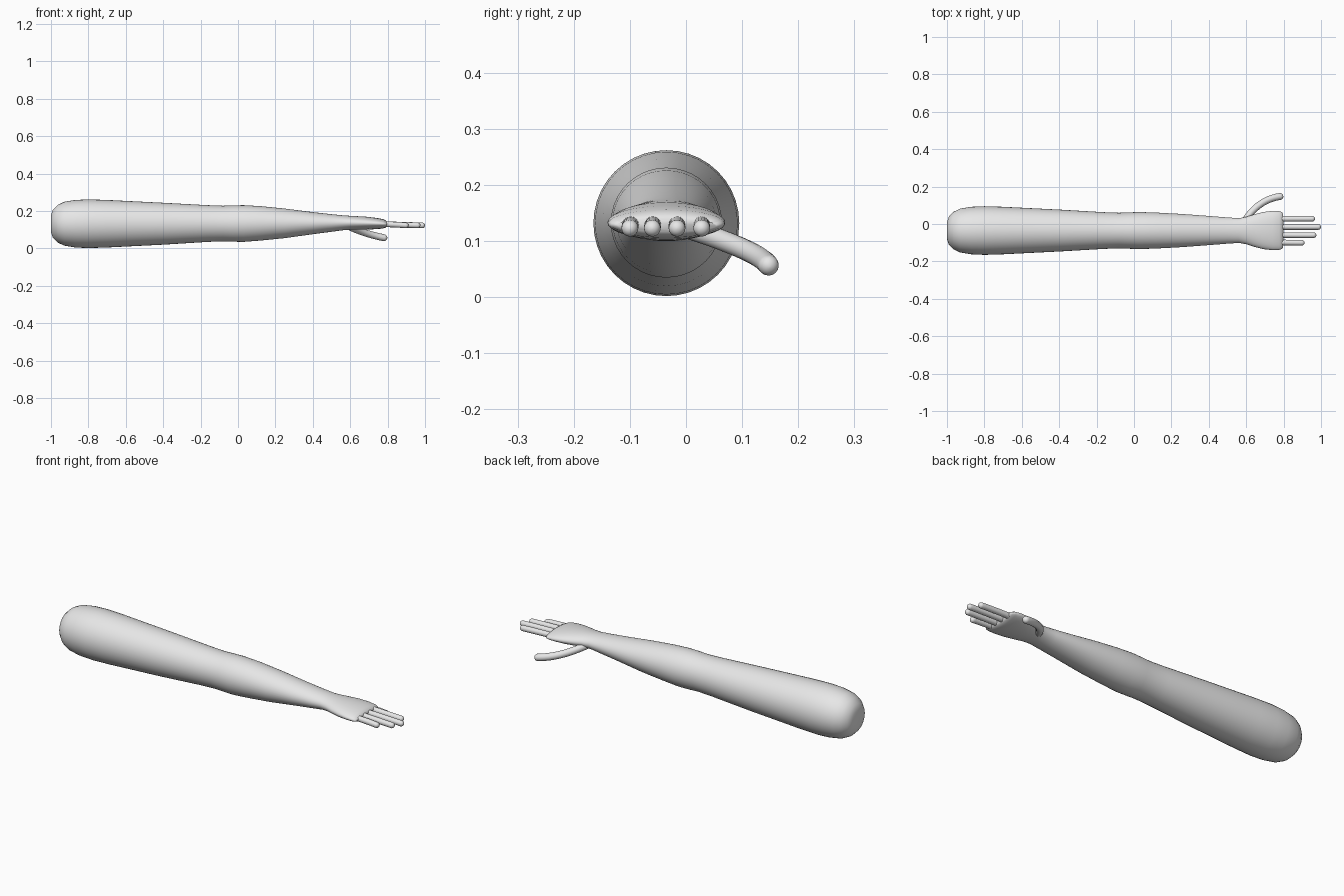
import bpy
import bmesh
import math
from mathutils import Vector

cube = bpy.data.objects.get("Cube")
if cube:
    bpy.data.objects.remove(cube, do_unlink=True)

plaster = bpy.data.materials.new("pale_grey")
plaster.use_nodes = True
plaster.diffuse_color = (0.8, 0.8, 0.8, 1)
plaster.node_tree.nodes["Principled BSDF"].inputs["Base Color"].default_value = (0.8, 0.8, 0.8, 1)


def loft(name, rings, sides):
    """Skin oval rings (centre, half width, half height) square to their path."""
    bm = bmesh.new()
    loops = []
    for i, (centre, wide, high) in enumerate(rings):
        ahead = rings[min(i + 1, len(rings) - 1)][0]
        behind = rings[max(i - 1, 0)][0]
        tangent = (ahead - behind).normalized()
        across = Vector((0, 0, 1)).cross(tangent).normalized()
        up = tangent.cross(across)
        angles = [math.tau * k / sides for k in range(sides)]
        loops.append([bm.verts.new(centre + across * wide * math.cos(a) + up * high * math.sin(a))
                      for a in angles])
    for a, b in zip(loops, loops[1:]):
        for k in range(sides):
            n = (k + 1) % sides
            bm.faces.new((a[k], a[n], b[n], b[k]))
    bm.faces.new(loops[0])
    bm.faces.new(loops[-1])
    bmesh.ops.recalc_face_normals(bm, faces=bm.faces)
    mesh = bpy.data.meshes.new(name)
    bm.to_mesh(mesh)
    bm.free()
    mesh.materials.append(plaster)
    obj = bpy.data.objects.new(name, mesh)
    bpy.context.collection.objects.link(obj)
    bpy.ops.object.select_all(action='DESELECT')
    bpy.context.view_layer.objects.active = obj
    obj.select_set(True)
    bpy.ops.object.shade_smooth_by_angle(angle=math.radians(50))
    return obj


def digit(name, points, radius):
    """Round tube through a quadratic path, closed by a domed tip."""
    a, b, c = [Vector(p) for p in points]
    rings = []
    for i in range(13):
        t = i / 12
        rings.append((a * (1 - t) ** 2 + b * 2 * t * (1 - t) + c * t * t, radius, radius))
    direction = (c - b).normalized()
    for i in range(1, 6):
        a = math.radians(17 * i)
        r = radius * math.cos(a)
        rings.append((c + direction * radius * math.sin(a), r, r))
    loft(name, rings, 16)


# Arm: x, y centre, z centre, half width, half height
arm_profile = [
    (-1.0, -.035, .132, .045, .045), (-.99, -.035, .132, .075, .075),
    (-.965, -.035, .132, .1, .1), (-.93, -.035, .132, .117, .117),
    (-.87, -.035, .132, .127, .127), (-.8, -.035, .132, .13, .13),
    (-.7, -.035, .132, .127, .127), (-.4, -.035, .132, .112, .112),
    (-.16, -.035, .133, .098, .098), (-.08, -.035, .133, .095, .095),
    (-.03, -.035, .133, .097, .097), (.03, -.035, .133, .099, .098),
    (.12, -.035, .134, .096, .092), (.25, -.035, .134, .089, .079),
    (.4, -.035, .135, .078, .059), (.5, -.035, .136, .07, .047),
    (.56, -.035, .137, .066, .04), (.6, -.035, .137, .073, .037),
    (.64, -.035, .136, .086, .036), (.69, -.035, .135, .099, .034),
    (.74, -.035, .133, .105, .03), (.775, -.035, .131, .104, .025),
    (.79, -.035, .129, .099, .019), (.797, -.035, .128, .09, .011),
]
loft("arm_and_palm", [(Vector((x, y, z)), w, h) for x, y, z, w, h in arm_profile], 40)

# Four straight fingers: name, y, tip x
for name, y, tip in (("index", .028, .968), ("middle", -.016, 1.0),
                     ("ring", -.06, .975), ("little", -.1, .912)):
    digit(name + "_finger", [(.74, y * .98, .13), (.85, y, .128), (tip - .015, y, .123)], .015)

# Thumb curves outward and downward
digit("thumb", [(.585, .005, .122), (.66, .13, .082), (.78, .147, .057)], .0185)
